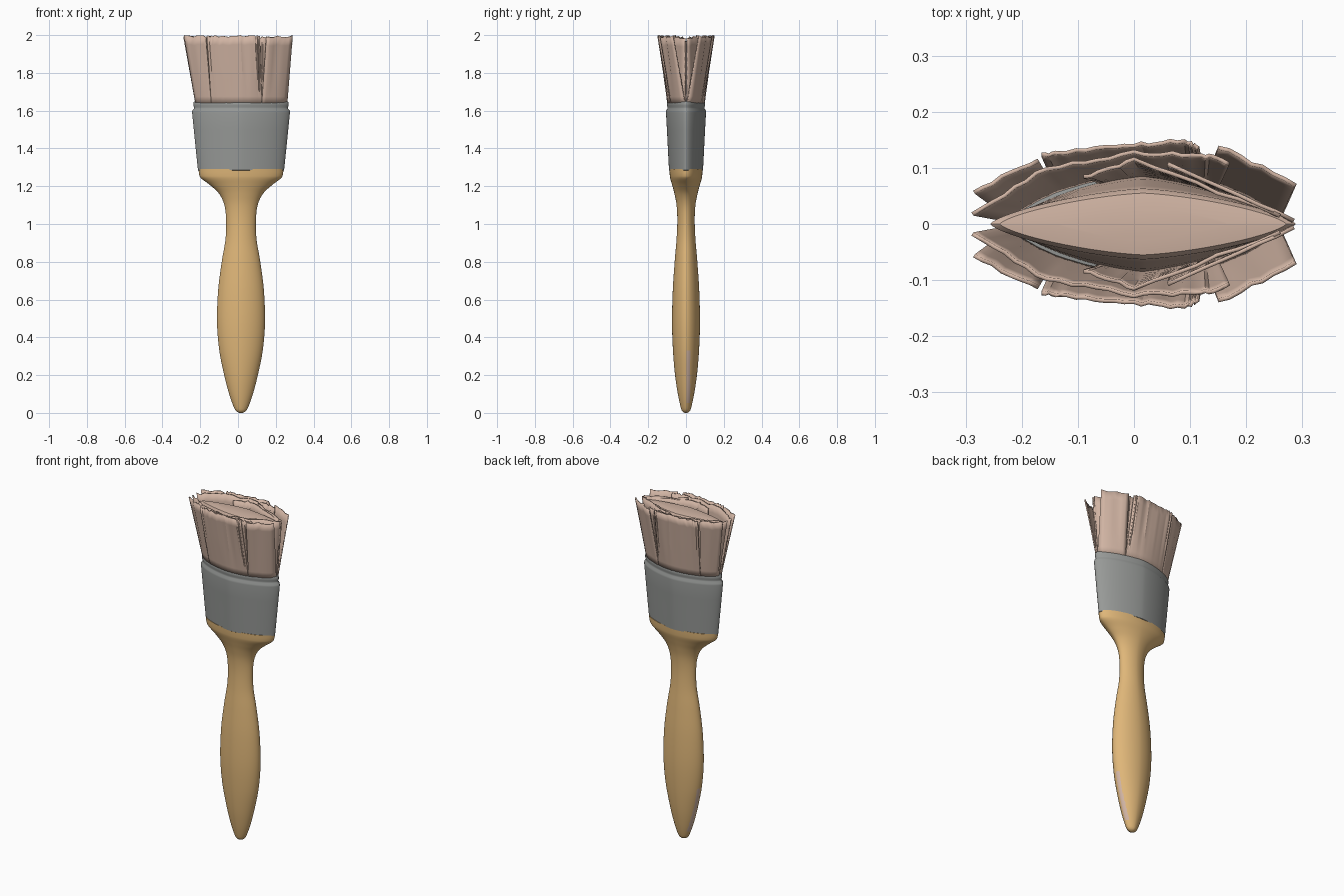
import bpy, bmesh, math, random

if "Cube" in bpy.data.objects:
    bpy.data.objects.remove(bpy.data.objects["Cube"])

random.seed(4)
CX = 0.016          # handle axis sits slightly right of centre


def material(name, rgb):
    m = bpy.data.materials.new(name)
    m.diffuse_color = (*rgb, 1)
    m.use_nodes = True
    m.node_tree.nodes["Principled BSDF"].inputs["Base Color"].default_value = m.diffuse_color
    return m


WOOD = material("warm wood", (0.74, 0.47, 0.19))
METAL = material("grey metal", (0.31, 0.32, 0.31))
HAIR = material("pale bristle", (0.64, 0.46, 0.37))


def finish(name, bm, mats, angle):
    bmesh.ops.recalc_face_normals(bm, faces=bm.faces[:])
    me = bpy.data.meshes.new(name)
    bm.to_mesh(me)
    bm.free()
    ob = bpy.data.objects.new(name, me)
    bpy.context.collection.objects.link(ob)
    for m in mats:
        me.materials.append(m)
    bpy.ops.object.select_all(action='DESELECT')
    ob.select_set(True)
    bpy.context.view_layer.objects.active = ob
    bpy.ops.object.shade_smooth_by_angle(angle=math.radians(angle))
    return ob


def spow(v, e):
    return math.copysign(abs(v) ** e, v)


def loft(name, rings, mats, p, n=96, angle=35, rule=None):
    """Stack of superellipse rings (z, half width, half depth)."""
    bm = bmesh.new()
    loops = []
    for z, a, b in rings:
        loops.append([bm.verts.new((CX + a * spow(math.cos(t), 2 / p),
                                    b * spow(math.sin(t), 2 / p), z))
                      for t in (2 * math.pi * i / n for i in range(n))])
    for lo, hi in zip(loops, loops[1:]):
        for i in range(n):
            j = (i + 1) % n
            f = bm.faces.new((lo[i], lo[j], hi[j], hi[i]))
            if rule:
                f.material_index = rule(f.calc_center_median())
    bm.faces.new(loops[0][::-1])
    bm.faces.new(loops[-1])
    return finish(name, bm, mats, angle)


def smooth(keys, steps):
    """Catmull-Rom refinement of a list of tuples."""
    out = []
    for i in range(len(keys) - 1):
        k = [keys[max(0, i - 1)], keys[i], keys[i + 1], keys[min(len(keys) - 1, i + 2)]]
        for s in range(steps):
            t = s / steps
            out.append(tuple(0.5 * (2 * b + (c - a) * t + (2 * a - 5 * b + 4 * c - d) * t * t
                                    + (3 * b - a - 3 * c + d) * t ** 3)
                             for a, b, c, d in zip(*k)))
    return out + [keys[-1]]


# wooden handle, with a thin pale worn streak low on both narrow edges
handle = [(0, .008, .006), (.008, .024, .019), (.03, .038, .028), (.1, .063, .043),
          (.2, .089, .058), (.33, .115, .069), (.48, .127, .074), (.65, .121, .070),
          (.8, .102, .060), (.92, .082, .050), (1.02, .079, .046), (1.1, .088, .050),
          (1.16, .116, .061), (1.205, .163, .073), (1.24, .209, .083),
          (1.26, .221, .086), (1.29, .225, .088)]
loft("handle", smooth(handle, 5), [WOOD, HAIR], 1.8,
     rule=lambda c: 1 if .05 < c.z < .33 and .002 < c.y < .022 else 0)

# metal ferrule with a pressed groove near its top
loft("ferrule", [(1.283, .224, .087), (1.285, .228, .09), (1.40, .24, .096),
                 (1.50, .25, .101), (1.59, .259, .106), (1.60, .258, .105),
                 (1.61, .249, .099), (1.618, .248, .098), (1.626, .252, .101),
                 (1.64, .252, .101), (1.648, .249, .098), (1.65, .24, .092)],
     [METAL], 1.6, angle=50)

# solid middle of the bristles
loft("bristle_core", [(1.63, .236, .088), (1.75, .245, .08), (1.88, .262, .068),
                      (1.955, .272, .063), (1.966, .255, .055), (1.97, .15, .03)],
     [HAIR], 1.4)


def base_y(x):
    u = min(1, abs(x - CX) / .243)
    return max(.004, .095 * (1 - u ** 1.6) ** (1 / 1.6))


def flap(name, pts, inset=0.0, top=2.0, cols=7, rows=8):
    """Thin bristle sheet, front and back; pts = (top x, top y, base x)."""
    line = []
    for p, q in zip(pts, pts[1:]):
        line += [tuple(a + (b - a) * i / cols for a, b in zip(p, q)) for i in range(cols)]
    line.append(pts[-1])
    ripple = [(random.uniform(-.003, .003), random.uniform(0, .012)) for _ in line]
    bm = bmesh.new()
    for s in (-1, 1):
        grid = []
        for r in range(rows + 1):
            t = r / rows
            row = []
            for (xt, yt, xb), (dy, dz) in zip(line, ripple):
                yb = max(.003, base_y(xb) - inset)
                y = yb + (yt - yb) * t + dy * min(1, 2 * t)
                row.append(bm.verts.new((xb + (xt - xb) * t, s * max(.003, y),
                                         1.63 + (top - dz - 1.63) * t)))
            grid.append(row)
        for a, b in zip(grid, grid[1:]):
            for i in range(len(a) - 1):
                bm.faces.new((a[i], a[i + 1], b[i + 1], b[i]))
    ob = finish(name, bm, [HAIR], 30)
    mod = ob.modifiers.new("thickness", 'SOLIDIFY')
    mod.thickness = .007
    mod.offset = 0


# outer splayed flaps
flap("flap_left", [(-.285, .058, -.222), (-.17, .115, -.14)])
flap("flap_middle", [(-.165, .122, -.14), (-.12, .127, -.09), (0, .141, .02),
                     (.09, .147, .10), (.115, .137, .125)])
flap("flap_right", [(.15, .139, .125), (.288, .07, .258)])
# inner layers seen through the slits
flap("inner_layer", [(-.288, .018, -.222), (-.155, .10, -.12), (0, .126, .02),
                     (.12, .124, .12), (.17, .108, .15)], inset=.006, top=1.995)
flap("inner_sheet", [(-.09, .082, -.06), (0, .113, .02), (.26, .016, .235)],
     inset=.012, top=1.985)
flap("inner_edge", [(.06, .105, .07), (.285, .006, .256)], inset=.009, top=1.99)
